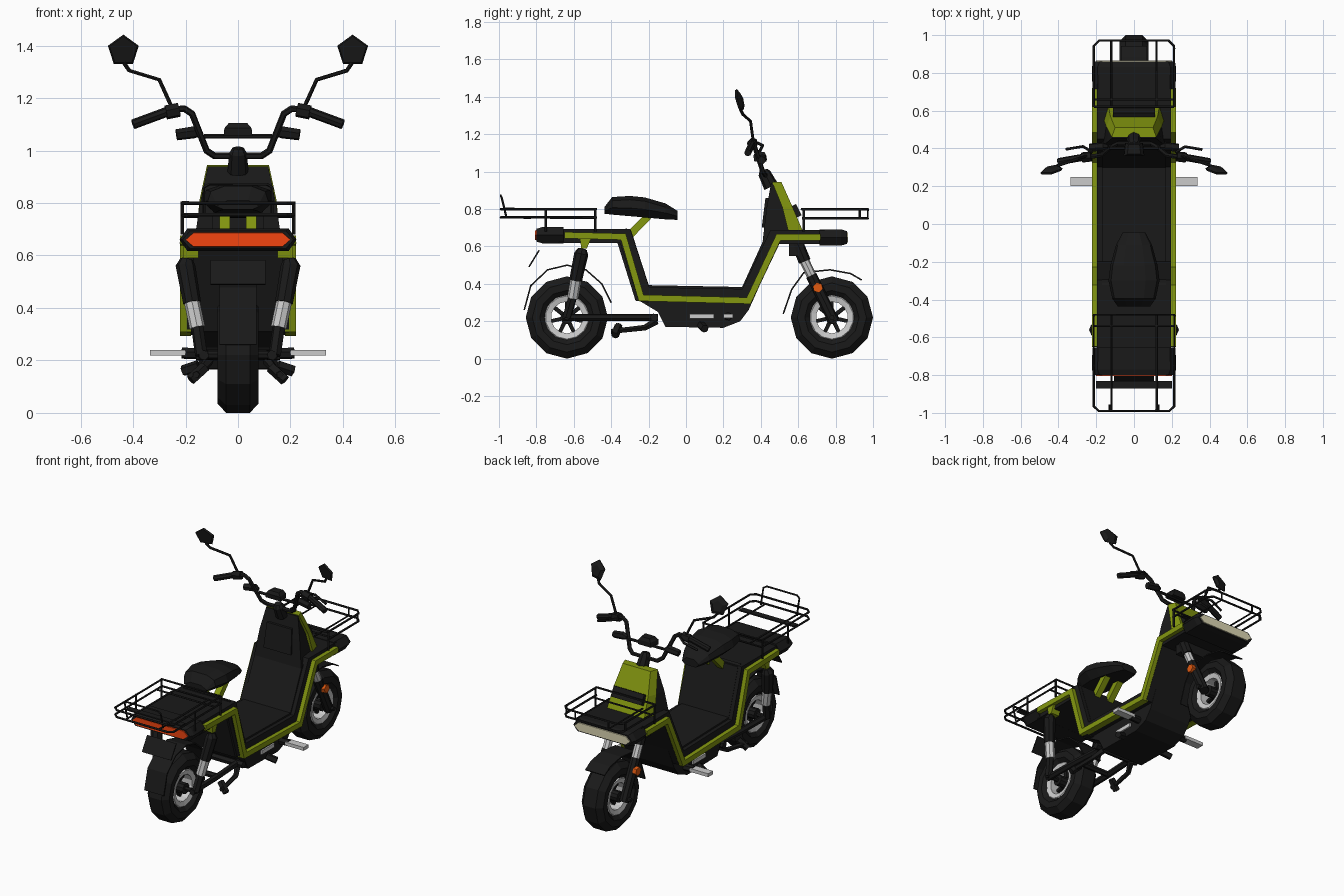
import bpy, bmesh, math
from mathutils import Vector, Matrix

if "Cube" in bpy.data.objects:
    bpy.data.objects.remove(bpy.data.objects["Cube"])

def material(name, c):
    m = bpy.data.materials.new(name)
    m.diffuse_color = (*c, 1)
    m.use_nodes = True
    m.node_tree.nodes["Principled BSDF"].inputs["Base Color"].default_value = m.diffuse_color
    return m

BLACK = material("black", (0.01, 0.01, 0.01))
GREEN = material("green", (0.23, 0.31, 0.005))
RED = material("tail_red", (0.9, 0.06, 0.005))
ORANGE = material("orange", (0.75, 0.1, 0.005))
CREAM = material("cream", (0.72, 0.68, 0.45))
SILVER = material("silver", (0.55, 0.55, 0.57))

def finish(name, bm, mat):
    bmesh.ops.recalc_face_normals(bm, faces=bm.faces)
    me = bpy.data.meshes.new(name)
    bm.to_mesh(me)
    bm.free()
    me.materials.append(mat)
    ob = bpy.data.objects.new(name, me)
    bpy.context.collection.objects.link(ob)
    return ob

def loft(name, rings, mat, closed=False):
    """Skin a list of equal-length point rings; cap the ends unless closed."""
    bm = bmesh.new()
    vs = [[bm.verts.new(p) for p in r] for r in rings]
    n, k = len(vs[0]), len(vs)
    for i in range(k if closed else k - 1):
        a, b = vs[i], vs[(i + 1) % k]
        for j in range(n):
            bm.faces.new((a[j], a[(j + 1) % n], b[(j + 1) % n], b[j]))
    if not closed:
        bm.faces.new(vs[0])
        bm.faces.new(vs[-1])
    return finish(name, bm, mat)

def box(name, x, y, z, mat):
    return loft(name, [[(a, y[0], z[0]), (a, y[1], z[0]), (a, y[1], z[1]), (a, y[0], z[1])] for a in x], mat)

def prism(name, pts, x0, x1, mat):
    return loft(name, [[(x, y, z) for y, z in pts] for x in (x0, x1)], mat)

def tube(name, path, r, mat, sides=6, closed=False):
    """Sweep a polygon along a path; r may be one radius or one per point."""
    P = [Vector(p) for p in path]
    k = len(P)
    rs = r if isinstance(r, (list, tuple)) else [r] * k
    rings, u = [], None
    for i, p in enumerate(P):
        a = P[i - 1] if (i or closed) else p
        b = P[(i + 1) % k] if (i < k - 1 or closed) else p
        t = ((p - a).normalized() + (b - p).normalized()).normalized()
        if u is None:
            u = t.orthogonal()
        u = (u - t * u.dot(t)).normalized()
        v = t.cross(u)
        rings.append([p + rs[i] * (u * math.cos(w) + v * math.sin(w))
                      for w in (2 * math.pi * j / sides for j in range(sides))])
    return loft(name, rings, mat, closed)

def ribbon(name, path, w, x0, x1, mat):
    """Mitred strip along a y-z path, extruded across x."""
    P = [Vector(p) for p in path]
    rings = []
    for i, p in enumerate(P):
        d0 = (p - P[i - 1]).normalized() if i else (P[1] - p).normalized()
        d1 = (P[i + 1] - p).normalized() if i < len(P) - 1 else d0
        t = (d0 + d1).normalized()
        n = Vector((-t.y, t.x)) * (w / 2 / max(0.4, t.dot(d1)))
        a, b = p + n, p - n
        rings.append([(x0, *a), (x1, *a), (x1, *b), (x0, *b)])
    return loft(name, rings, mat)

def lathe(name, prof, cy, cz, mat, n=12):
    """Revolve a closed (x, radius) profile about the wheel axle."""
    rings = []
    for i in range(n):
        a = 2 * math.pi * i / n
        rings.append([(x, cy + r * math.sin(a), cz - r * math.cos(a)) for x, r in prof])
    return loft(name, rings, mat, True)

def mx(path, s):
    return [(s * p[0], p[1], p[2]) for p in path]

SIDES = ((1, "right"), (-1, "left"))

# Wheels
for tag, cy in (("rear", -0.637), ("front", 0.78)):
    lathe(tag + "_tire", [(-.045, .22), (.045, .22), (.078, .185), (.078, .145), (.055, .118), (-.055, .118), (-.078, .145), (-.078, .185)], cy, .22, BLACK)
    lathe(tag + "_rim", [(-.055, .122), (.055, .122), (.062, .115), (.055, .085), (-.055, .085), (-.062, .115)], cy, .22, SILVER, 14)
    tube(tag + "_hub", [(-.07, cy, .22), (.07, cy, .22)], .035, BLACK, 10)
    tube(tag + "_axle", [(-.15, cy, .22), (.15, cy, .22)], .014, BLACK)
    for i in range(7):
        a = 2 * math.pi * i / 7
        d = Vector((0, math.sin(a), math.cos(a)))
        c = Vector((0, cy, .22))
        tube(f"{tag}_spoke_{i}", [c + d * .02, c + d * .095], .014, BLACK, 4)

# Fenders
ribbon("rear_fender", [(-.865, .26), (-.83, .39), (-.74, .475), (-.635, .5), (-.535, .475), (-.45, .40), (-.40, .30)], .008, -.07, .07, BLACK)
ribbon("front_fender", [(.52, .24), (.565, .37), (.63, .46), (.77, .475), (.88, .455), (.94, .42)], .008, -.07, .07, BLACK)
ribbon("number_plate", [(-.84, .49), (-.785, .58)], .008, -.105, .105, BLACK)

# Step-through body, rails and underbody
ribbon("body_belt", [(-.68, .655), (-.325, .655), (-.225, .345), (.325, .335), (.475, .65), (.74, .65)], .075, -.195, .195, BLACK)
ribbon("floor_mat", [(-.325, .69), (-.30, .68), (-.205, .385), (.305, .375), (.43, .65)], .016, -.17, .17, BLACK)
for s, side in SIDES:
    ribbon("green_rail_" + side, [(-.65, .66), (-.335, .652), (-.24, .325), (.335, .31), (.495, .65), (.72, .65)], .034, s * .18, s * .222, GREEN)
    prism("shock_bracket_" + side, [(-.57, .66), (-.50, .66), (-.53, .59), (-.56, .59)], s * .15, s * .21, GREEN)
prism("underbody", [(-.25, .31), (-.15, .25), (-.11, .17), (.2, .165), (.29, .2), (.335, .26), (.42, .45), (.38, .5), (.3, .33)], -.15, .15, BLACK)
prism("rear_inner_panel", [(-.37, .63), (-.31, .63), (-.2, .3), (-.27, .31)], -.17, .17, BLACK)

# Tail and front lamp housings
def lamp(tag, y0, y1, zc, mat):
    def ring(y, w, h):
        return [(-w, y, zc), (-w + .03, y, zc + h), (w - .03, y, zc + h), (w, y, zc), (w - .03, y, zc - h), (-w + .03, y, zc - h)]
    f = 1 if y1 > y0 else -1
    loft(tag + "_housing", [ring(y0, .22, .043), ring(y1 - f * .03, .223, .043), ring(y1, .212, .034)], BLACK)
    loft(tag + "_lens", [ring(y1 - f * .01, .2, .028), ring(y1 + f * .006, .2, .026)], mat)
lamp("tail_lamp", -.655, -.80, .66, RED)
lamp("front_lamp", .715, .86, .648, CREAM)

# Leg shield
def rect(z, y0, y1, w):
    return [(-w, y0, z), (w, y0, z), (w * .85, y1, z), (-w * .85, y1, z)]
loft("leg_shield", [rect(.63, .41, .59, .17), rect(.8, .43, .55, .145), rect(.94, .455, .495, .115)], BLACK)
loft("green_front_panel", [rect(.67, .55, .63, .16), rect(.81, .515, .57, .147), rect(.945, .46, .51, .118)], GREEN)
ribbon("front_vent", [(.605, .76), (.575, .82)], .03, -.11, .11, BLACK)
loft("glove_pocket", [rect(.70, .405, .45, .10), rect(.86, .425, .47, .09)], BLACK)

# Seat and struts
def seat_ring(y, w, z0, z1):
    m, h = z0 + .4 * (z1 - z0), .65 * w
    return [(-h, y, z0), (h, y, z0), (w, y, m), (w * .9, y, z1 - .02), (h * .7, y, z1), (-h * .7, y, z1), (-w * .9, y, z1 - .02), (-w, y, m)]
loft("seat", [seat_ring(-.437, .085, .775, .81), seat_ring(-.395, .115, .77, .864), seat_ring(-.30, .135, .762, .87), seat_ring(-.22, .125, .755, .862), seat_ring(-.11, .095, .745, .83), seat_ring(-.045, .06, .742, .79)], BLACK)
for s, side in SIDES:
    ribbon("seat_strut_" + side, [(-.33, .63), (-.20, .765)], .04, s * .03, s * .07, GREEN)

# Wire racks, with posts and rungs
def rack(tag, y0, y1, ymid, zt, zl, posts):
    w, c = .213, .03
    for lvl, z in (("upper", zt), ("lower", zl)):
        tube(f"{tag}_rack_{lvl}_rail", [(-w, y0, z), (-w, y1 - c, z), (-w + abs(c), y1, z), (w - abs(c), y1, z), (w, y1 - c, z), (w, y0, z)], .007, BLACK, 5)
    tube(tag + "_rack_inner_bar", [(-w, y0, zt), (w, y0, zt)], .007, BLACK, 5)
    for s, side in SIDES:
        for i, y in enumerate(posts):
            tube(f"{tag}_rack_post_{side}_{i}", [(s * w, y, .68 if i == 0 else zl), (s * w, y, zt + .005)], .007, BLACK, 5)
        tube(f"{tag}_rack_rung_{side}", [(s * .12, y0, zl), (s * .12, y1, zl), (s * .12, y1, zt)], .006, BLACK, 5)
    tube(tag + "_rack_cross_bar", [(-w, ymid, zl), (w, ymid, zl)], .006, BLACK, 5)
rack("front", .62, .972, .66, .80, .75, (.63, .93))
bpy.data.objects  # racks share one builder; the tail one runs the other way
for z, lvl in ((.80, "upper"), (.755, "lower")):
    tube(f"rear_rack_{lvl}_rail", [(-.213, -.48, z), (-.213, -.965, z), (-.185, -.99, z), (.185, -.99, z), (.213, -.965, z), (.213, -.48, z)], .007, BLACK, 5, True)
for s, side in SIDES:
    for y in (-.485, -.75):
        tube("rear_rack_post_" + side, [(s * .213, y, .68), (s * .213, y, .805)], .007, BLACK, 5)
    tube("rear_rack_rung_" + side, [(s * .12, -.48, .755), (s * .12, -.99, .755)], .006, BLACK, 5)
tube("rear_rack_cross_bar", [(-.213, -.54, .755), (.213, -.54, .755)], .006, BLACK, 5)
tube("rear_rack_back_loop", [(-.13, -.96, .757), (-.13, -.985, .86), (-.11, -.99, .872), (.11, -.99, .872), (.13, -.985, .86), (.13, -.96, .757)], .006, BLACK, 5)
box("rear_rack_plate", (-.2, .2), (-.87, -.83), (.748, .756), BLACK)

# Suspension, swing arm, pegs, stand
for s, side in SIDES:
    tube("rear_shock_body_" + side, mx([(.195, -.555, .585), (.20, -.56, .56), (.175, -.59, .42)], s), [.025, .038, .034], BLACK, 8)
    tube("rear_shock_rod_" + side, mx([(.177, -.587, .43), (.155, -.605, .325)], s), .03, SILVER, 8)
    tube("rear_shock_foot_" + side, mx([(.157, -.603, .34), (.14, -.637, .22)], s), .024, BLACK, 6)
    tube("swing_arm_" + side, mx([(.13, -.66, .22), (.125, -.4, .22), (.11, -.15, .22)], s), .02, BLACK, 6)
    tube("fork_boot_" + side, mx([(.105, .585, .64), (.105, .635, .52)], s), .033, BLACK, 8)
    tube("fork_chrome_" + side, mx([(.105, .63, .53), (.105, .678, .43)], s), .026, SILVER, 8)
    tube("fork_leg_" + side, mx([(.105, .67, .445), (.105, .79, .20)], s), .03, BLACK, 8)
    tube("fork_reflector_" + side, mx([(.125, .705, .38), (.15, .705, .38)], s), .028, ORANGE, 6)
    box("foot_peg_" + side, (s * .20, s * .335), (.20, .25), (.218, .24), SILVER)
    tube("foot_peg_joint_" + side, mx([(.14, .225, .225), (.215, .225, .228)], s), .022, BLACK, 6)
    box("side_trim_" + side, (s * .14, s * .16), (.02, .15), (.215, .24), SILVER)
    tube("stand_leg_" + side, mx([(.11, -.16, .2), (.14, -.22, .165), (.16, -.4, .145)], s), [.02, .016, .014], BLACK, 5)
    tube("stand_foot_" + side, mx([(.125, -.36, .175), (.18, -.38, .125)], s), .022, BLACK, 5)
    tube("stand_lug_" + side, mx([(.15, .08, .18), (.21, .1, .16)], s), .022, BLACK, 5)
tube("swing_arm_pivot", [(-.16, -.17, .22), (.16, -.17, .22)], .022, BLACK, 6)
tube("swing_arm_cross_tube", [(-.13, -.39, .22), (.13, -.39, .22)], .018, BLACK, 6)
box("fork_yoke", (-.13, .13), (.55, .63), (.55, .63), BLACK)

# Steering stem, handlebar, controls and mirrors
tube("steering_stem", [(0, .455, .92), (0, .42, .99), (0, .415, 1.01)], [.04, .034, .022], BLACK, 8)
half = [(.09, .425, .98), (.12, .41, 1.0), (.175, .365, 1.14), (.205, .36, 1.16), (.25, .355, 1.155)]
tube("handlebar", [(.38, .335, 1.105)] + half[::-1] + mx(half, -1) + [(-.38, .335, 1.105)], .013, BLACK, 6)
tube("handlebar_cross_brace", [(-.13, .40, 1.055), (.13, .40, 1.055)], .009, BLACK, 6)
loft("display", [rect(1.055, .365, .43, .055), rect(1.085, .36, .43, .052), rect(1.105, .37, .42, .035)], BLACK)
for s, side in SIDES:
    tube("grip_" + side, mx([(.27, .353, 1.148), (.40, .33, 1.10)], s), .019, BLACK, 8)
    tube("switch_block_" + side, mx([(.225, .358, 1.155), (.275, .352, 1.145)], s), .028, BLACK, 6)
    tube("indicator_" + side, mx([(.14, .41, 1.065), (.165, .41, 1.07), (.235, .405, 1.06)], s), [.012, .024, .022], BLACK, 6)
    tube("brake_lever_" + side, mx([(.22, .38, 1.155), (.27, .41, 1.14), (.36, .395, 1.11)], s), .008, BLACK, 5)
    tube("mirror_stem_" + side, mx([(.25, .36, 1.16), (.30, .345, 1.27), (.415, .305, 1.305), (.435, .29, 1.335)], s), .008, BLACK, 6)
    c, rings = Vector((.437, .288, 1.38)), []
    for d, r in ((-.012, .055), (0, .062), (.014, .035)):
        rings.append([(s * (c.x + r * math.sin(a)), c.y + d - .2 * r * math.sin(a) - .25 * r * math.cos(a), c.z + r * math.cos(a))
                      for a in (2 * math.pi * i / 5 for i in range(5))])
    loft("mirror_" + side, rings, BLACK)
